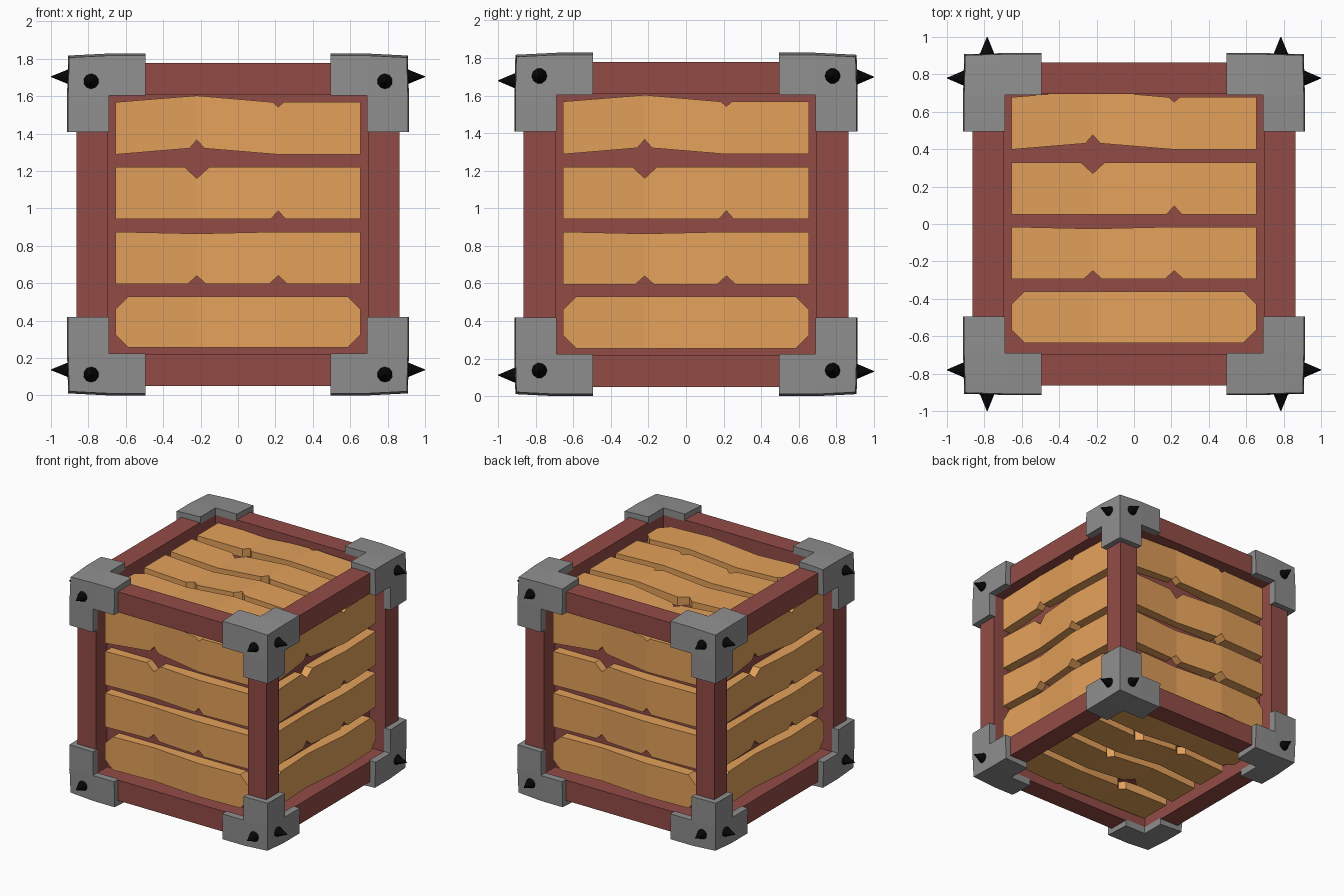
import bpy, bmesh
from math import radians
from itertools import product
from mathutils import Matrix, Vector

cube = bpy.data.objects.get("Cube")
if cube:
    bpy.data.objects.remove(cube, do_unlink=True)

MID = 0.914      # height of the crate's centre
OUT = 0.864      # outer side of the frame
INN = 0.695      # inner side of the frame
PANEL = 0.72     # inner panels behind the planks


def material(name, rgb):
    m = bpy.data.materials.new(name)
    m.use_nodes = True
    m.diffuse_color = (*rgb, 1)
    bsdf = next(n for n in m.node_tree.nodes if n.type == 'BSDF_PRINCIPLED')
    bsdf.inputs["Base Color"].default_value = (*rgb, 1)
    bsdf.inputs["Roughness"].default_value = 0.8
    return m


WOOD = material("light_wood", (0.77, 0.355, 0.102))
RED = material("red_wood", (0.29, 0.072, 0.062))
METAL = material("grey_metal", (0.275, 0.275, 0.275))
BLACK = material("black_iron", (0.002, 0.002, 0.002))


def finish(name, bm, mat, matrix=Matrix()):
    """Turn a bmesh built around the origin into an object at crate height."""
    bmesh.ops.transform(bm, matrix=matrix, verts=bm.verts)
    bmesh.ops.translate(bm, vec=(0, 0, MID), verts=bm.verts)
    bmesh.ops.recalc_face_normals(bm, faces=bm.faces)
    me = bpy.data.meshes.new(name)
    bm.to_mesh(me)
    bm.free()
    me.materials.append(mat)
    ob = bpy.data.objects.new(name, me)
    bpy.context.collection.objects.link(ob)


def box(name, centre, size, mat):
    bm = bmesh.new()
    bmesh.ops.create_cube(bm, size=1)
    bmesh.ops.scale(bm, vec=size, verts=bm.verts)
    bmesh.ops.translate(bm, vec=centre, verts=bm.verts)
    finish(name, bm, mat)


# Inner panel box and the twelve frame beams
box("inner_panels", (0, 0, 0), [2 * PANEL] * 3, RED)
mid, wide = (OUT + INN) / 2, OUT - INN
for axis in range(3):
    for a, b in product((-1, 1), repeat=2):
        centre, size = [a * mid, b * mid], [wide, wide]
        centre.insert(axis, 0)
        size.insert(axis, 2 * OUT - 0.02)
        box("frame_beam_" + "xyz"[axis], centre, size, RED)


# Corner brackets: thin shells over the corner with an arm along each beam
STEPS = (0.914, 0.855, 0.69, 0.495)
WORN = (1, 0.75, 0, 0)             # slope of the plates towards the edges
SLOPE = (0.006, 0.006, 0.011)      # amount of slope along each axis
CELLS = [c for c in product(range(3), repeat=3) if 0 in c and c.count(2) < 2]


def bracket(signs):
    bm = bmesh.new()
    verts = {}

    def vert(key):
        if key not in verts:
            co = [STEPS[k] for k in key]
            for i, k in enumerate(key):
                if k == 0:
                    co[i] -= SLOPE[i] * sum(WORN[o] for j, o in enumerate(key) if j != i)
            verts[key] = bm.verts.new([c * s for c, s in zip(co, signs)])
        return verts[key]

    for cell in CELLS:
        for axis, side in product(range(3), (0, 1)):
            near = list(cell)
            near[axis] += 2 * side - 1
            if tuple(near) in CELLS:
                continue
            ring = []
            for p, q in ((0, 0), (1, 0), (1, 1), (0, 1)):
                off = [p, q]
                off.insert(axis, side)
                ring.append(vert(tuple(c + o for c, o in zip(cell, off))))
            bm.faces.new(ring)
    finish("corner_bracket", bm, METAL)


# Spikes: one on each upright outer face of a bracket
def spike(direction, position):
    bm = bmesh.new()
    bmesh.ops.create_cone(bm, cap_ends=True, segments=10, radius1=0.049,
                          radius2=0.002, depth=0.11)
    turn = Vector((0, 0, 1)).rotation_difference(direction).to_matrix().to_4x4()
    finish("spike", bm, BLACK, Matrix.Translation(position) @ turn)


for sx, sy, sz in product((-1, 1), repeat=3):
    bracket((sx, sy, sz))
    z = 0.79 if sz > 0 else -0.777
    spike(Vector((sx, 0, 0)), (sx * 0.945, sy * 0.78, z))
    drop = 0.025 if sy < 0 else 0.005
    spike(Vector((0, sy, 0)), (sx * 0.785, sy * 0.945, z - drop))


# Planks: outlines in the plane of one crate side (across, up)
END, L, R = 0.655, -0.22, 0.215    # plank end and the two bends


def notch(u, v, half, depth):
    return [(u - half, v), (u, v + depth), (u + half, v)]


def plank_outlines():
    c = 0.07
    lo, hi = -0.655, -0.38
    yield [(-END + c, lo), (END - c, lo), (END, lo + c), (END, hi - c),
           (END - c, hi), (-END + c, hi), (-END, hi - c), (-END, lo + c)]
    lo, hi = -0.315, -0.035
    yield ([(-END, lo)] + notch(L, lo, 0.05, 0.045) + notch(R, lo, 0.05, 0.045)
           + [(END, lo), (END, hi), (R, hi), (L, hi - 0.01), (-END, hi)])
    lo, hi = 0.032, 0.31
    yield ([(-END, lo)] + notch(R, lo, 0.04, 0.045) + [(END, lo), (END, hi)]
           + notch(L, hi, 0.065, -0.06)[::-1] + [(-END, hi)])
    lo, hi = 0.378, 0.658
    yield ([(-END, lo)] + notch(L, lo + 0.033, 0.04, 0.045) + [(R, lo), (END, lo), (END, hi)]
           + notch(R, hi, 0.03, -0.025)[::-1] + [(L, hi + 0.035), (-END, hi)])


def surface(u):
    """Distance of the warped plank face from the crate's centre."""
    pts = [(-END, 0.805), (L, 0.785), (R, 0.822), (END, 0.805)]
    for (u0, d0), (u1, d1) in zip(pts, pts[1:]):
        if u <= u1 + 1e-6:
            return d0 + (d1 - d0) * (u - u0) / (u1 - u0)
    return pts[-1][1]


def plank(outline, turn, shift):
    bm = bmesh.new()
    face = bm.faces.new([bm.verts.new((u, -0.69, v + shift)) for u, v in outline])
    out = bmesh.ops.extrude_face_region(bm, geom=[face])["geom"]
    bmesh.ops.translate(bm, vec=(0, -0.1, 0),
                        verts=[g for g in out if isinstance(g, bmesh.types.BMVert)])
    for u in (L, R):
        bmesh.ops.bisect_plane(bm, geom=bm.verts[:] + bm.edges[:] + bm.faces[:],
                               plane_co=(u, 0, 0), plane_no=(1, 0, 0))
    for v in bm.verts:
        if v.co.y < -0.75:
            v.co.y = -surface(v.co.x)
    # close the hidden back
    bmesh.ops.holes_fill(bm, edges=[e for e in bm.edges if e.is_boundary], sides=0)
    finish("plank", bm, WOOD, turn)


sides = [(Matrix.Rotation(radians(90 * i), 4, 'Z'), -0.004) for i in range(4)]
sides += [(Matrix.Rotation(radians(-90), 4, 'X'), 0.02),
          (Matrix.Rotation(radians(90), 4, 'X'), 0)]
for turn, shift in sides:
    for outline in plank_outlines():
        plank(outline, turn, shift)
